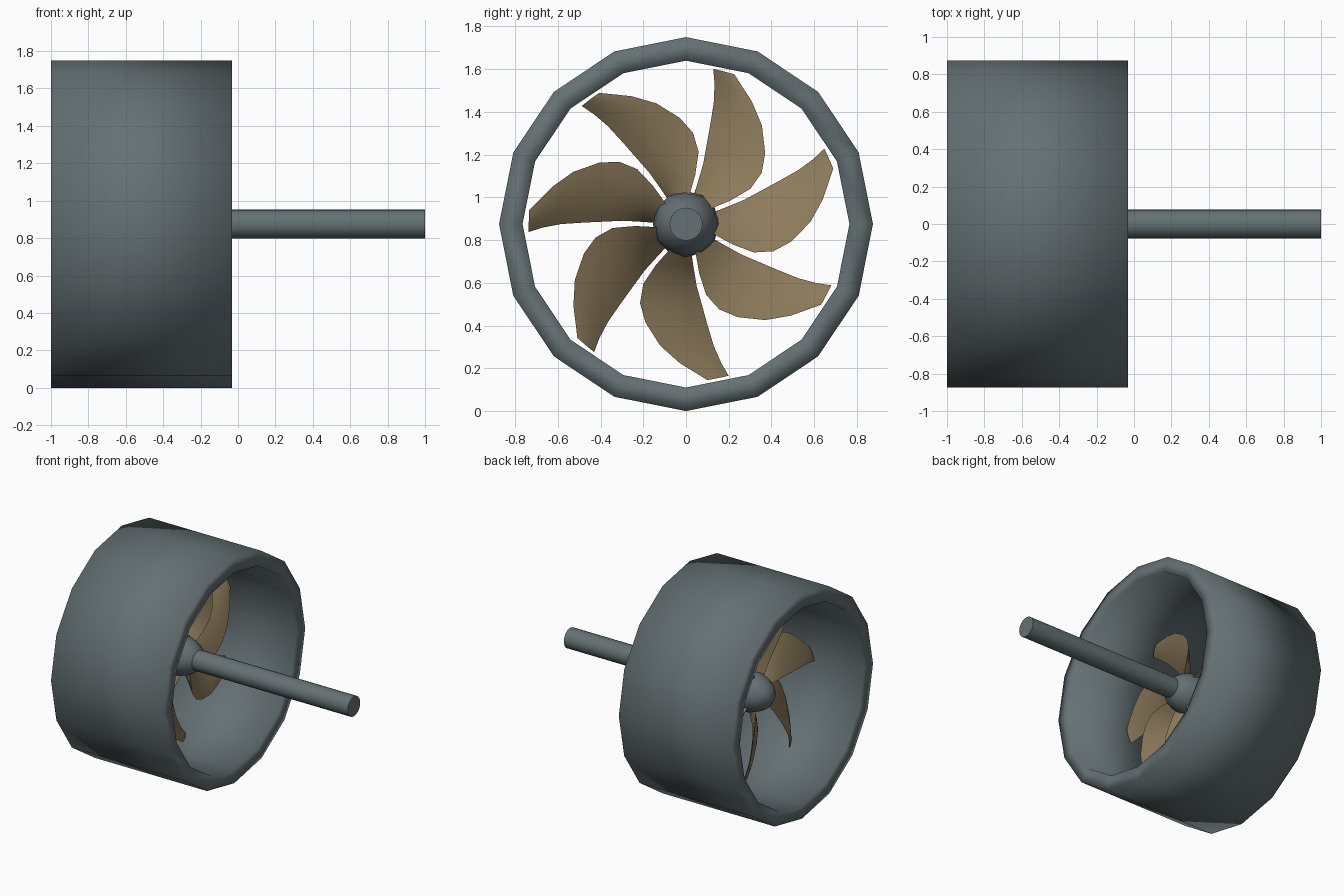
import bpy, bmesh, math
from mathutils import Matrix, Vector

cube = bpy.data.objects.get("Cube")
if cube:
    bpy.data.objects.remove(cube, do_unlink=True)

AXIS_Z = 0.875      # height of the rotation axis
HUB_X = -0.53       # hub centre along the axis


def material(name, rgb):
    mat = bpy.data.materials.new(name)
    mat.use_nodes = True
    mat.diffuse_color = (*rgb, 1)
    bsdf = next(n for n in mat.node_tree.nodes if n.type == "BSDF_PRINCIPLED")
    bsdf.inputs["Base Color"].default_value = (*rgb, 1)
    return mat


steel = material("blue_grey_steel", (0.13, 0.165, 0.175))
bronze = material("dull_bronze", (0.27, 0.20, 0.105))


def finish(bm, name, mat, sharp_angle=None):
    bmesh.ops.recalc_face_normals(bm, faces=bm.faces)
    mesh = bpy.data.meshes.new(name)
    bm.to_mesh(mesh)
    bm.free()
    mesh.materials.append(mat)
    ob = bpy.data.objects.new(name, mesh)
    ob.location.z = AXIS_Z
    bpy.context.collection.objects.link(ob)
    bpy.ops.object.select_all(action="DESELECT")
    ob.select_set(True)
    bpy.context.view_layer.objects.active = ob
    if sharp_angle is None:
        bpy.ops.object.shade_smooth()
    else:
        bpy.ops.object.shade_smooth_by_angle(angle=math.radians(sharp_angle))
    return ob


def loft(bm, rings, close_rings=False):
    """Skin a list of closed point rings with quads."""
    loops = [[bm.verts.new(p) for p in ring] for ring in rings]
    pairs = list(zip(loops, loops[1:]))
    if close_rings:
        pairs.append((loops[-1], loops[0]))
    for a, b in pairs:
        n = len(a)
        for i in range(n):
            j = (i + 1) % n
            bm.faces.new((a[i], a[j], b[j], b[i]))
    if not close_rings:
        bm.faces.new(loops[0])
        bm.faces.new(loops[-1])


def circle(x, radius, sides):
    angles = [math.tau * i / sides for i in range(sides)]
    return [Vector((x, radius * math.cos(a), radius * math.sin(a))) for a in angles]


# Open duct: rectangular section revolved with sixteen sides
bm = bmesh.new()
section = [(-1, 0.875), (-0.033, 0.875), (-0.033, 0.765), (-1, 0.765)]
loft(bm, [circle(x, r, 16) for x, r in section], close_rings=True)
finish(bm, "duct", steel)

# Drive shaft
bm = bmesh.new()
loft(bm, [circle(HUB_X, 0.077, 24), circle(1, 0.077, 24)])
finish(bm, "drive_shaft", steel, 40)

# Hub: sphere stretched along the axis
bm = bmesh.new()
shape = (Matrix.Translation((HUB_X, 0, 0)) @ Matrix.Diagonal((0.22, 0.155, 0.155, 1))
         @ Matrix.Rotation(math.pi / 2, 4, "Y"))
bmesh.ops.create_uvsphere(bm, u_segments=12, v_segments=10, radius=1, matrix=shape)
finish(bm, "hub", steel)

# Blade outline, root to tip: leading y, z, then trailing y, z
OUTLINE = [
    (-0.06, -0.10, 0.02, -0.10),
    (-0.14, -0.19, 0.035, -0.20),
    (-0.20, -0.28, 0.05, -0.29),
    (-0.215, -0.37, 0.075, -0.38),
    (-0.19, -0.46, 0.10, -0.47),
    (-0.12, -0.57, 0.13, -0.57),
    (-0.03, -0.65, 0.165, -0.65),
    (0.10, -0.73, 0.20, -0.71),
]


def blade_section(t, ly, lz, ty, tz):
    """Thin pitched lens between leading and trailing edges."""
    mid = HUB_X - 0.04 * t
    pitch = 0.085 * (1 - 0.75 * t ** 3)
    lead = Vector((mid + pitch, ly, lz))
    trail = Vector((mid - pitch, ty, tz))
    chord = trail - lead
    normal = chord.cross(Vector((0, 0, 1))).normalized()
    thick = 0.022 * (1 - 0.6 * t)
    upper, lower = [], []
    for k in (0.2, 0.5, 0.8):
        point = lead + chord * k
        bulge = normal * thick * math.sin(math.pi * k)
        upper.append(point + bulge)
        lower.append(point - bulge)
    return [lead] + upper + [trail] + lower[::-1]


# Seven swept blades around the hub
BLADES = 7
last = len(OUTLINE) - 1
for n in range(BLADES):
    turn = Matrix.Rotation(math.tau * n / BLADES, 3, "X")
    bm = bmesh.new()
    loft(bm, [[turn @ p for p in blade_section(i / last, *row)]
              for i, row in enumerate(OUTLINE)])
    finish(bm, f"blade_{n + 1}", bronze, 50)
